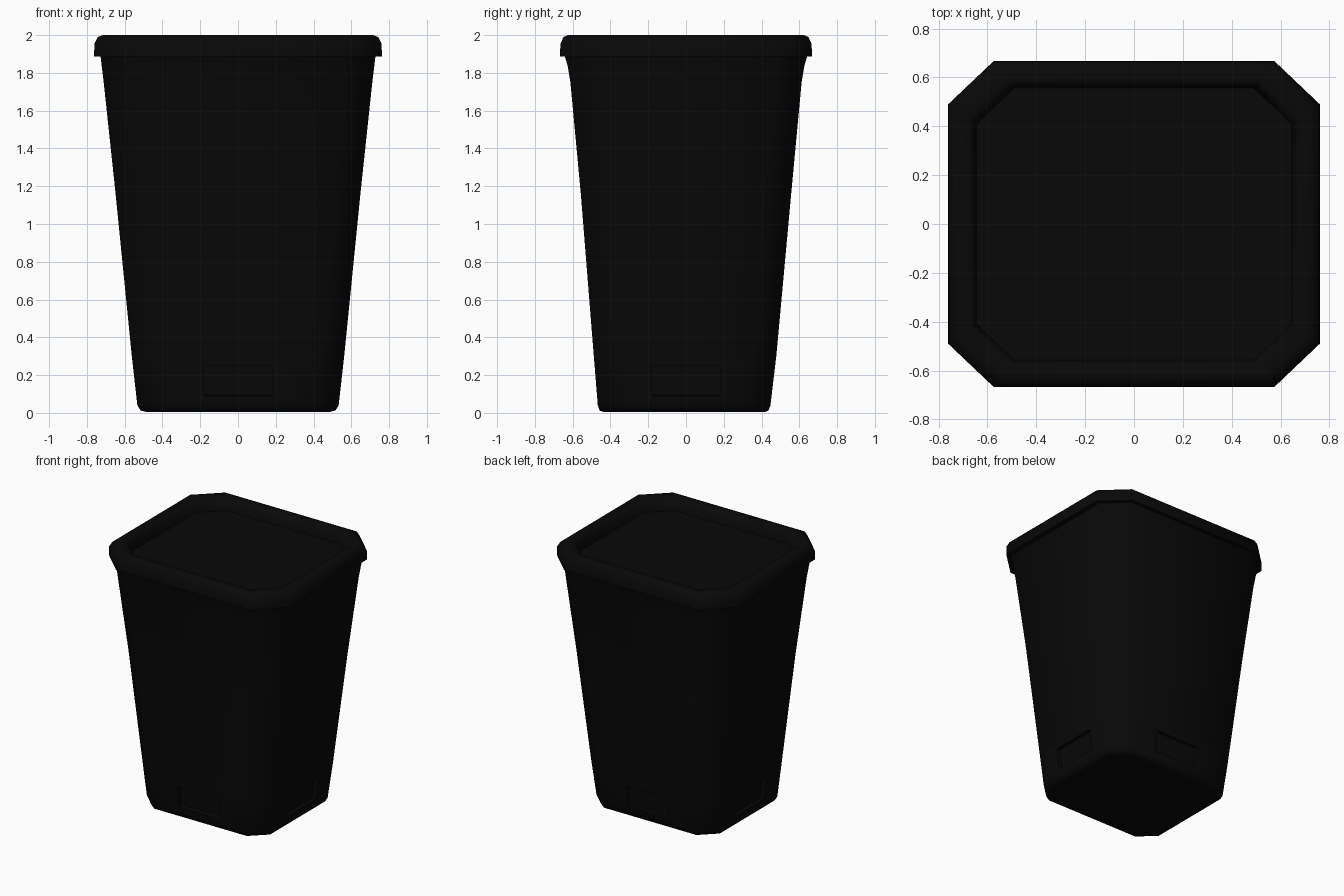
import bpy, math
from mathutils import Matrix, Vector

if "Cube" in bpy.data.objects:
    bpy.data.objects.remove(bpy.data.objects["Cube"])

black = bpy.data.materials.new("black plastic")
black.diffuse_color = (0.0025, 0.0025, 0.0025, 1)
black.use_nodes = True
black.node_tree.nodes["Principled BSDF"].inputs["Base Color"].default_value = black.diffuse_color


def ring(hx, hy, c, z, yo=0.0):
    """Rectangle with cut corners at height z."""
    a, b = hx - c, hy - c * 0.95
    pts = [(a, -hy), (hx, -b), (hx, b), (a, hy), (-a, hy), (-hx, b), (-hx, -b), (-a, -hy)]
    return [(x, y + yo, z) for x, y in pts]


def loft(name, rings):
    """Skin a stack of rings and cap both ends."""
    verts = [p for r in rings for p in r]
    faces = [tuple(reversed(range(8)))]
    for k in range(len(rings) - 1):
        for i in range(8):
            j = (i + 1) % 8
            faces.append((k * 8 + i, k * 8 + j, k * 8 + 8 + j, k * 8 + 8 + i))
    n = (len(rings) - 1) * 8
    faces.append(tuple(range(n, n + 8)))
    me = bpy.data.meshes.new(name)
    me.from_pydata(verts, [], faces)
    me.materials.append(black)
    ob = bpy.data.objects.new(name, me)
    bpy.context.collection.objects.link(ob)
    return ob


def smooth(ob):
    bpy.ops.object.select_all(action='DESELECT')
    ob.select_set(True)
    bpy.context.view_layer.objects.active = ob
    bpy.ops.object.shade_smooth_by_angle(angle=math.radians(50))


# tapered bin body with a nearly flat base
body = loft("bin_body", [
    ring(0.42, 0.35, 0.10, 0.018, -0.01),
    ring(0.49, 0.43, 0.12, 0.006, -0.01),
    ring(0.515, 0.447, 0.12, 0.012, -0.01),
    ring(0.533, 0.457, 0.12, 0.04, -0.01),
    ring(0.562, 0.483, 0.13, 0.30, -0.005),
    ring(0.647, 0.556, 0.15, 1.15),
    ring(0.711, 0.612, 0.16, 1.75),
    ring(0.722, 0.627, 0.162, 1.84),
    ring(0.728, 0.643, 0.165, 1.89),
])

# shallow recesses near the base, one on each side
for k, (name, dist) in enumerate([("front", 0.475), ("right", 0.548),
                                  ("back", 0.465), ("left", 0.548)]):
    bpy.ops.mesh.primitive_cube_add(size=1)
    cut = bpy.context.object
    cut.name = name + "_recess_cutter"
    cut.matrix_world = (Matrix.Rotation(k * math.pi / 2, 4, 'Z')
                        @ Matrix.Translation((0, -dist, 0.17))
                        @ Matrix.Rotation(math.radians(6), 4, 'X')
                        @ Matrix.Diagonal(Vector((0.36, 0.06, 0.16, 1))))
    cut.hide_render = True
    mod = body.modifiers.new(name + "_recess", 'BOOLEAN')
    mod.operation = 'DIFFERENCE'
    mod.solver = 'EXACT'
    mod.object = cut

# apply the recesses and drop the cutters
bpy.context.view_layer.objects.active = body
for mod in list(body.modifiers):
    cutter = mod.object
    bpy.ops.object.modifier_apply(modifier=mod.name)
    bpy.data.objects.remove(cutter)
smooth(body)

# overhanging rim with the sunken top
rim = loft("rim_and_top", [
    ring(0.715, 0.62, 0.165, 1.885),
    ring(0.762, 0.667, 0.187, 1.888),
    ring(0.760, 0.665, 0.185, 1.955),
    ring(0.742, 0.648, 0.18, 1.99),
    ring(0.715, 0.625, 0.175, 2.0),
    ring(0.675, 0.585, 0.165, 1.998),
    ring(0.655, 0.567, 0.16, 1.98),
    ring(0.645, 0.557, 0.155, 1.905),
])
smooth(rim)
